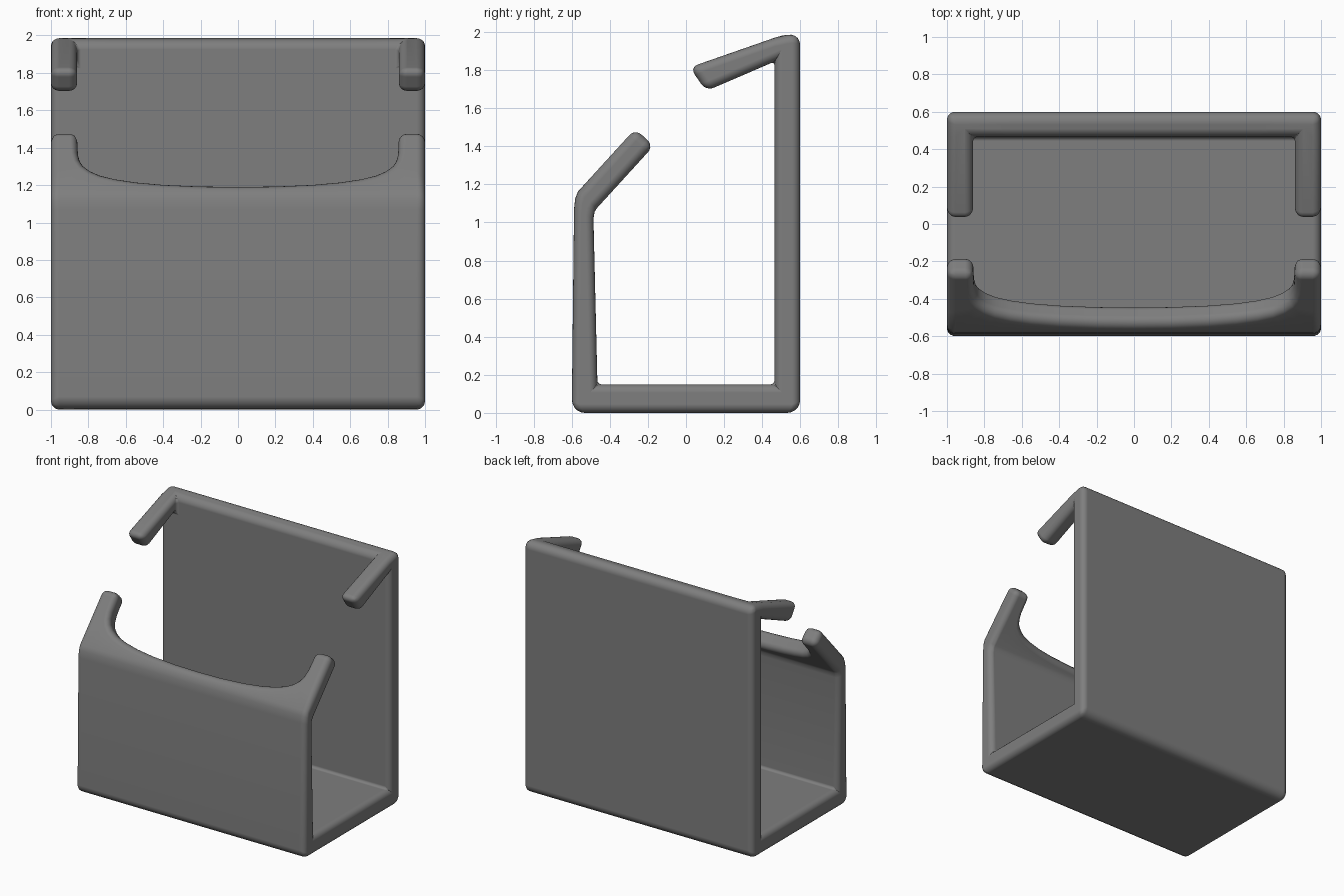
import bpy, bmesh, math
from mathutils import Vector

if "Cube" in bpy.data.objects:
    bpy.data.objects.remove(bpy.data.objects["Cube"])

# Side profile (y, z): outer and inner skin, from back top, under the floor, to the front bend
OUT = [(.6, 2.0), (.6, 1.845), (.6, 0), (-.6, 0), (-.588, 1.07), (-.582, 1.125), (-.567, 1.163)]
INN = [(.465, 1.97), (.465, 1.845), (.465, .15), (-.465, .15), (-.486, 1.02), (-.48, 1.055), (-.469, 1.074)]
COLS = [0, .2, .4, .55, .66, .76, .86, 1]

# Sloped front lip: (x, distance up the slope) of the scooped edge and of the matching outer border
CUT = [(0, .062), (.2, .065), (.4, .077), (.55, .095), (.66, .118), (.74, .145),
       (.79, .175), (.825, .21), (.845, .25), (.855, .3), (.858, .36), (.86, .445)]
BORDER = [(x, 0) for x in COLS] + [(1, .11), (1, .22), (1, .33), (1, .445)]
SLOPE = Vector((.674, .739))

# Back finger tip
TIP_TOP, TIP_LOW = (.02, 1.815), (.105, 1.69)

quads = []


def P(x, yz):
    return (x, yz[0], yz[1])


def quad(*pts):
    quads.append(pts)
    quads.append([(-x, y, z) for x, y, z in pts])


def lip(point, base):
    return P(point[0], Vector(base) + SLOPE * point[1])


def strip(x0, x1, a, b):
    quad(P(x0, a), P(x1, a), P(x1, b), P(x0, b))


# Walls and floor
last = len(COLS) - 2
for r in range(len(OUT) - 1):
    for c in range(len(COLS) - 1):
        strip(COLS[c], COLS[c + 1], OUT[r], OUT[r + 1])
        if not (r == 0 and c == last):
            strip(COLS[c], COLS[c + 1], INN[r], INN[r + 1])
    quad(P(1, OUT[r]), P(1, OUT[r + 1]), P(1, INN[r + 1]), P(1, INN[r]))
for c in range(len(COLS) - 1):
    strip(COLS[c], COLS[c + 1], OUT[0], INN[0])

# Back fingers
loop = [INN[0], TIP_TOP, TIP_LOW, INN[1]]
for a, b in zip(loop, loop[1:]):
    strip(.86, 1, a, b)
for x in (.86, 1):
    quad(*[P(x, p) for p in loop])

# Scooped lip and front fingers
for i in range(len(CUT) - 1):
    for base in (OUT[-1], INN[-1]):
        quad(lip(CUT[i], base), lip(CUT[i + 1], base), lip(BORDER[i + 1], base), lip(BORDER[i], base))
    for path in ([CUT, BORDER] if i >= 7 else [CUT]):
        quad(lip(path[i], OUT[-1]), lip(path[i + 1], OUT[-1]), lip(path[i + 1], INN[-1]), lip(path[i], INN[-1]))
quad(lip(CUT[-1], OUT[-1]), lip(BORDER[-1], OUT[-1]), lip(BORDER[-1], INN[-1]), lip(CUT[-1], INN[-1]))

bm = bmesh.new()
for q in quads:
    bm.faces.new([bm.verts.new(p) for p in q])
bmesh.ops.remove_doubles(bm, verts=bm.verts[:], dist=1e-4)
bmesh.ops.recalc_face_normals(bm, faces=bm.faces[:])

# Edge rounding: wide on the long outer edges, medium on rims, tight in inside corners
weight = bm.edges.layers.float.new("bevel_weight_edge")
for e in bm.edges:
    angle = e.calc_face_angle_signed(0)
    a, b = e.verts[0].co, e.verts[1].co
    if abs(angle) > math.radians(50):
        along_x = abs(a.y - b.y) < 1e-4 and abs(a.z - b.z) < 1e-4
        if angle < 0:
            e[weight] = .3
        elif along_x and abs(a.y) > .59:
            e[weight] = 1
        else:
            e[weight] = .64
for f in bm.faces:
    f.smooth = True

mesh = bpy.data.meshes.new("holder_body")
bm.to_mesh(mesh)
bm.free()
holder = bpy.data.objects.new("holder_body", mesh)
bpy.context.collection.objects.link(holder)

bevel = holder.modifiers.new("rounded_edges", 'BEVEL')
bevel.limit_method = 'WEIGHT'
bevel.width = .07
bevel.segments = 5
bevel.use_clamp_overlap = False
bevel.harden_normals = True

grey = bpy.data.materials.new("mid_grey")
grey.diffuse_color = (.21, .21, .21, 1)
grey.use_nodes = True
grey.node_tree.nodes["Principled BSDF"].inputs["Base Color"].default_value = grey.diffuse_color
mesh.materials.append(grey)
